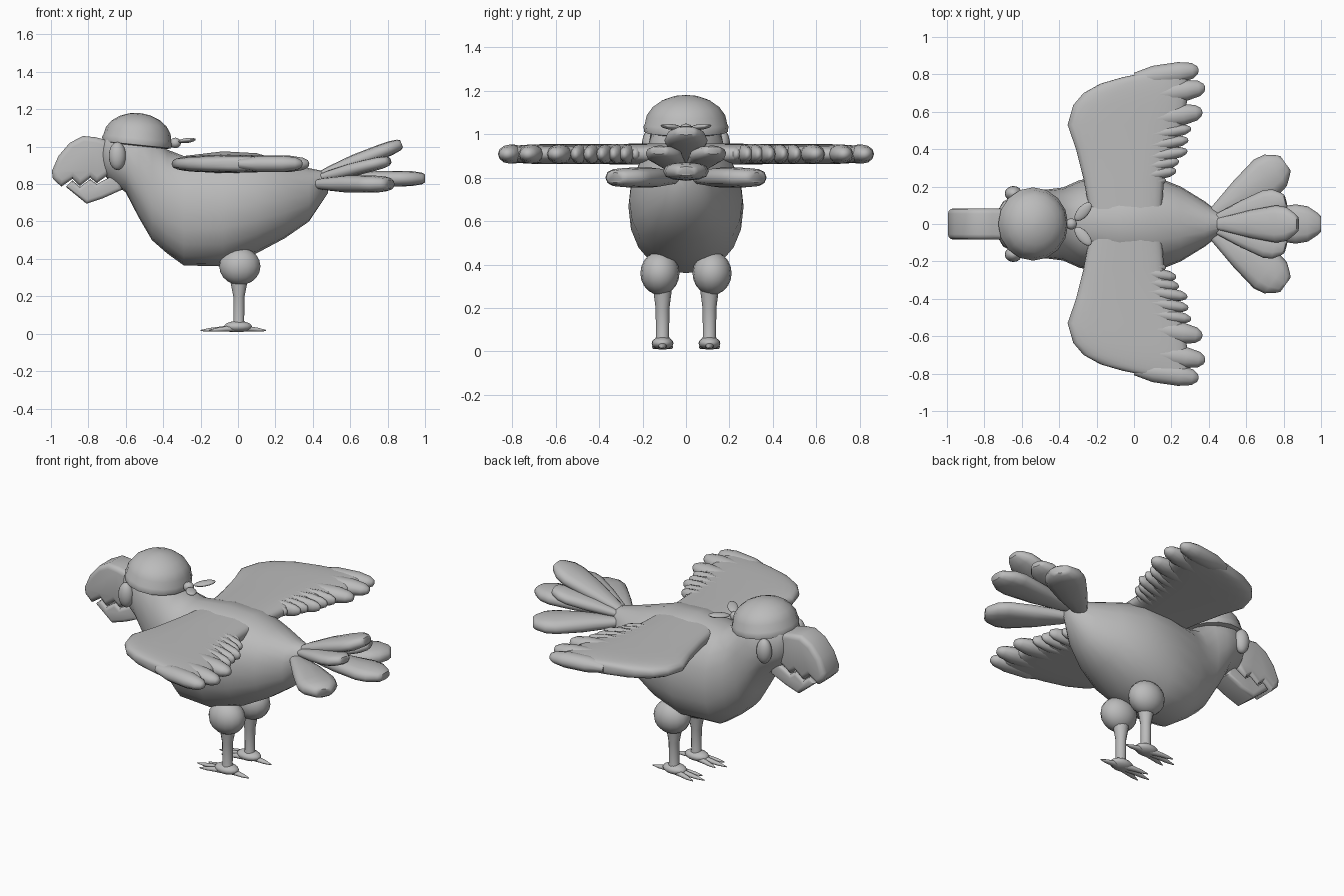
import bpy, bmesh, math
from mathutils import Matrix, Vector

cube = bpy.data.objects.get("Cube")
if cube:
    bpy.data.objects.remove(cube)

grey = bpy.data.materials.new("plain grey")
grey.use_nodes = True
tone = (0.5, 0.5, 0.5, 1)
grey.diffuse_color = tone
grey.node_tree.nodes["Principled BSDF"].inputs["Base Color"].default_value = tone


def finish(bm, name, matrix=None, angle=50):
    if matrix:
        bmesh.ops.transform(bm, matrix=matrix, verts=bm.verts)
    bmesh.ops.recalc_face_normals(bm, faces=bm.faces)
    mesh = bpy.data.meshes.new(name)
    bm.to_mesh(mesh)
    bm.free()
    obj = bpy.data.objects.new(name, mesh)
    bpy.context.collection.objects.link(obj)
    mesh.materials.append(grey)
    bpy.ops.object.select_all(action='DESELECT')
    obj.select_set(True)
    bpy.context.view_layer.objects.active = obj
    bpy.ops.object.shade_smooth_by_angle(angle=math.radians(angle))
    return obj


def loft(name, stations, power=2.0, sides=16, matrix=None):
    """Skin superellipse rings along local x: (x, low z, high z, half width)."""
    bm = bmesh.new()
    rings = []
    for x, low, high, half in stations:
        ring = []
        for i in range(sides):
            a = math.tau * i / sides
            c, s = math.cos(a), math.sin(a)
            y = math.copysign(abs(c) ** (2 / power), c) * half
            z = math.copysign(abs(s) ** (2 / power), s) * (high - low) / 2
            ring.append(bm.verts.new((x, y, (low + high) / 2 + z)))
        rings.append(ring)
    for a, b in zip(rings, rings[1:]):
        for i in range(sides):
            j = (i + 1) % sides
            bm.faces.new((a[i], a[j], b[j], b[i]))
    bm.faces.new(rings[0])
    bm.faces.new(rings[-1])
    return finish(bm, name, matrix)


def ball(name, centre, radii, yaw=0, pitch=0):
    bm = bmesh.new()
    bmesh.ops.create_uvsphere(bm, u_segments=16, v_segments=10, radius=1)
    m = (Matrix.Translation(centre) @ Matrix.Rotation(yaw, 4, 'Z')
         @ Matrix.Rotation(pitch, 4, 'Y') @ Matrix.Diagonal((*radii, 1)))
    return finish(bm, name, m)


def blade(name, start, end, half, thick, shape, power=2.5):
    """Flat tapered piece from start to end; shape holds (length, width, thickness) shares."""
    start, end = Vector(start), Vector(end)
    d = end - start
    m = (Matrix.Translation(start) @ Matrix.Rotation(math.atan2(d.y, d.x), 4, 'Z')
         @ Matrix.Rotation(-math.atan2(d.z, d.xy.length), 4, 'Y'))
    rings = [(t * d.length, -thick * k, thick * k, half * w) for t, w, k in shape]
    return loft(name, rings, power, 12, m)


def slab(name, outline, half, bevel):
    """Side outline in x and z, extruded across y with rounded rims."""
    bm = bmesh.new()
    face = bm.faces.new([bm.verts.new((x, -half, z)) for x, z in outline])
    out = bmesh.ops.extrude_face_region(bm, geom=[face])
    verts = [v for v in out["geom"] if isinstance(v, bmesh.types.BMVert)]
    bmesh.ops.translate(bm, verts=verts, vec=(0, 2 * half, 0))
    rims = [e for e in bm.edges if abs(e.verts[0].co.y - e.verts[1].co.y) < 0.001]
    bmesh.ops.bevel(bm, geom=rims, offset=bevel, segments=3, profile=0.5,
                    affect='EDGES', clamp_overlap=True)
    return finish(bm, name, angle=40)


# Body and head in one skin
loft("body", [
    (-.735, .90, 1.02, .06), (-.70, .83, 1.08, .12), (-.6, .755, 1.12, .17),
    (-.53, .62, 1.12, .18), (-.46, .50, 1.08, .185), (-.38, .43, .985, .195),
    (-.29, .365, .95, .235), (-.08, .36, .975, .265), (.1, .43, .965, .26),
    (.25, .51, .92, .2), (.38, .60, .885, .12), (.48, .75, .865, .04)], 2.2, 20)

# Beak halves meeting on a zigzag line
slab("upper_beak", [
    (-.68, 1.03), (-.76, 1.05), (-.83, 1.057), (-.9, 1.02), (-.96, .95), (-.995, .87),
    (-.99, .83), (-.945, .786), (-.885, .828), (-.845, .79), (-.79, .834),
    (-.755, .805), (-.68, .86)], .083, .028)
slab("lower_beak", [
    (-.92, .785), (-.885, .82), (-.845, .785), (-.79, .826), (-.755, .80),
    (-.64, .86), (-.62, .77), (-.72, .725), (-.81, .695)], .075, .02)

# Head scarf: domed cap with a soft rim, knot and two tails
cap = [(math.cos(a), math.sin(a)) for a in [math.radians(d) for d in (0, 18, 36, 54, 72, 86)]]
rings = [(-.02, -.165, .165, .165), (-.015, -.185, .185, .192), (.01, -.188, .188, .196)]
rings += [(.02 + .135 * s, -.183 * c, .183 * c, .19 * c) for c, s in cap]
to_up = Matrix.Translation((-.54, 0, 1.025)) @ Matrix.Rotation(math.radians(6), 4, 'Y') \
    @ Matrix(((0, 0, 1, 0), (0, 1, 0, 0), (1, 0, 0, 0), (0, 0, 0, 1)))
loft("head_scarf", rings, 2, 16, to_up)
ball("scarf_knot", (-.335, 0, 1.02), (.03, .03, .028))

wing_axes = Matrix(((0, 0, 1, 0), (1, 0, 0, 0), (0, 1, 0, .908), (0, 0, 0, 1)))
feather_tips = [(.345, .825), (.38, .73), (.365, .60), (.305, .51), (.29, .45),
                (.285, .39), (.24, .335), (.225, .285), (.17, .235)]
quill = [(0, .6, .6), (.3, 1, 1), (.7, 1, 1), (.9, .75, .75), (.98, .4, .45), (1, .12, .15)]
paddle = [(0, .25, .4), (.15, .42, .7), (.45, .75, 1), (.75, 1, 1),
          (.87, .9, .95), (.97, .55, .75), (1, .4, .5)]
claw = [(0, .7, .8), (.15, 1, 1), (.5, .8, .65), (.75, .6, .5), (1, .08, .15)]

for side, s in (("left", -1), ("right", 1)):
    flip = Matrix.Diagonal((1, s, 1, 1))
    # Eye and scarf tail
    ball(side + "_eye", (-.645, s * .163, .95), (.046, .04, .075))
    ball(side + "_scarf_tail", (-.272, s * .066, 1.033), (.062, .03, .013), s * .85, -.1)

    # Wing panel, then its trailing feathers
    loft(side + "_wing", [
        (.08, -.24, .15, .05), (.24, -.27, .16, .048), (.4, -.31, .21, .046),
        (.53, -.355, .26, .046), (.635, -.325, .28, .046), (.7, -.27, .29, .045),
        (.75, -.18, .29, .042), (.785, -.06, .29, .038), (.82, .12, .29, .032),
        (.85, .24, .30, .018)], 3, 24, flip @ wing_axes)
    for i, (x, y) in enumerate(feather_tips):
        big = i < 3
        blade(f"{side}_wing_feather_{i + 1}", (x - .34, s * (y - .05), .908),
              (x, s * y, .908), .056 if big else .036, .044, quill, 2)

    # Tail pairs
    blade(side + "_outer_tail_feather", (.40, s * .03, .80), (.81, s * .325, .80),
          .115, .046, paddle)
    blade(side + "_inner_tail_feather", (.42, s * .02, .83), (.81, s * .125, .925),
          .085, .035, paddle)

    # Leg and foot
    ball(side + "_thigh", (.01, s * .12, .36), (.11, .09, .1))
    up = Matrix.Translation((.005, s * .108, 0)) @ Matrix.Rotation(-math.pi / 2, 4, 'Y')
    loft(side + "_shin", [(.03, -.045, .045, .04), (.07, -.028, .028, .03),
                          (.2, -.03, .03, .032), (.3, -.05, .05, .045)], 2, 12, up)
    ball(side + "_ankle", (0, s * .108, .038), (.075, .05, .03))
    for n, dy in enumerate((-.045, 0, .045)):
        blade(f"{side}_front_toe_{n + 1}", (.02, s * .108 + dy * .2, .033),
              (-.2 + abs(dy), s * .108 + dy, .017), .021, .021, claw, 2)
    blade(side + "_back_toe", (-.02, s * .108, .033), (.15, s * .108, .017),
          .024, .021, claw, 2)

# Central tail feathers
blade("upper_tail_feather", (.42, 0, .84), (.875, 0, 1.015), .1, .04, paddle)
blade("lower_tail_feather", (.45, 0, .825), (1.0, 0, .83), .105, .042, paddle)
